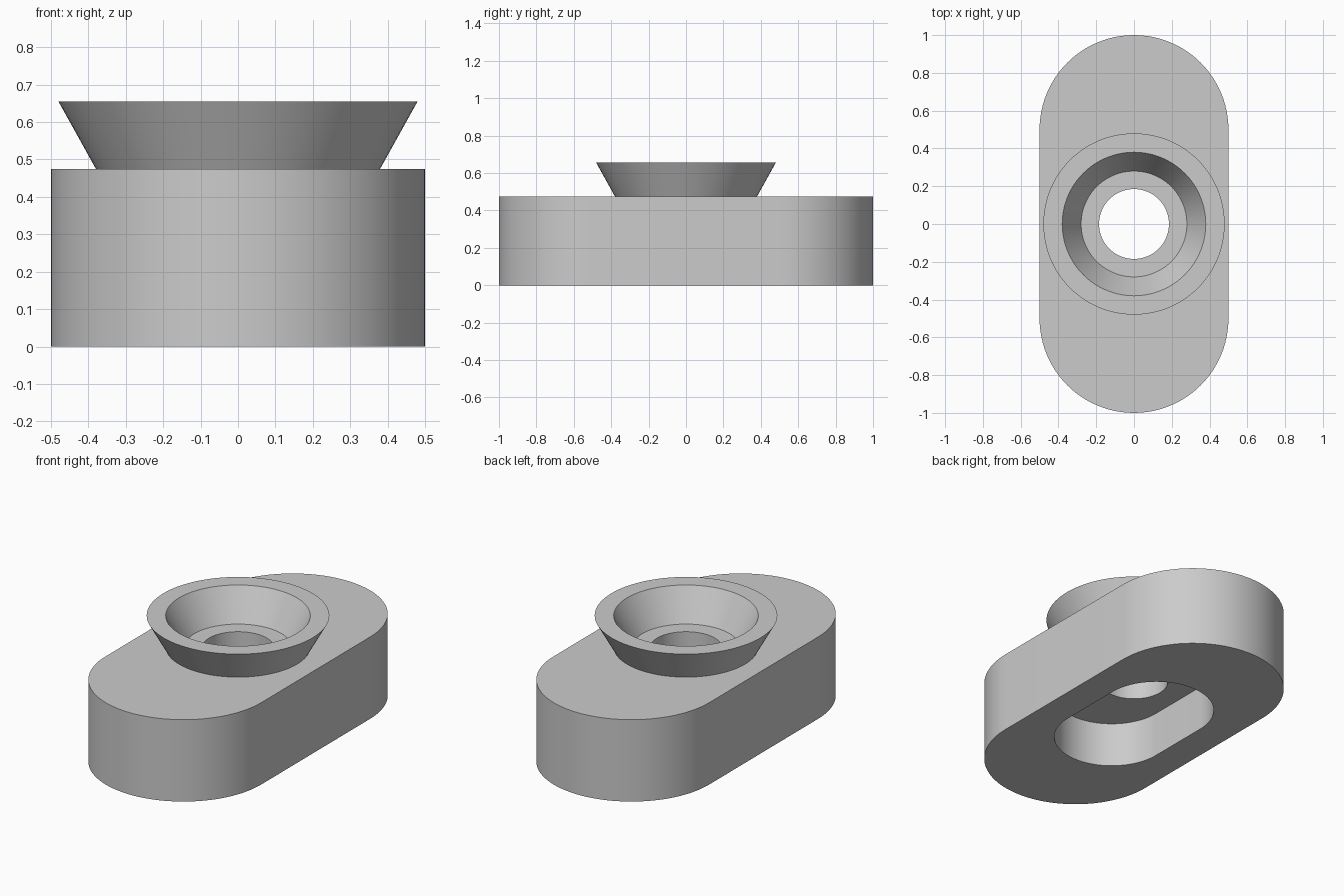
import bpy, bmesh
from math import cos, sin, pi, radians

cube = bpy.data.objects.get("Cube")
if cube:
    bpy.data.objects.remove(cube, do_unlink=True)

HALF = 48  # segments in each half turn


def ring(bm, radius, stretch, z):
    """Closed loop of two half circles moved apart along y by +-stretch."""
    verts = []
    for side in (0, 1):
        for i in range(HALF + 1):
            a = pi * (side + i / HALF)
            shift = -stretch if side else stretch
            verts.append(bm.verts.new((radius * cos(a), radius * sin(a) + shift, z)))
    return verts


# Heights
TOP, RIM, CEILING = 0.475, 0.655, 0.265

# Cross-section walked around the solid: radius, stretch, height
sections = [
    (0.5, 0.5, 0),             # body bottom edge
    (0.5, 0.5, TOP),           # body top edge
    (0.38, 0, TOP),            # collar foot
    (0.48, 0, RIM),            # collar outer rim
    (0.38, 0, RIM),            # collar inner rim
    (0.28, 0, TOP),            # countersink floor
    (0.185, 0, TOP),           # hole top
    (0.185, 0, CEILING),       # hole bottom
    (0.315, 0.19, CEILING),    # slot ceiling
    (0.315, 0.19, 0),          # slot mouth
]

bm = bmesh.new()
rings = [ring(bm, *s) for s in sections]
for k, lower in enumerate(rings):
    upper = rings[(k + 1) % len(rings)]
    for i in range(len(lower)):
        j = (i + 1) % len(lower)
        bm.faces.new((lower[i], lower[j], upper[j], upper[i]))
bmesh.ops.remove_doubles(bm, verts=bm.verts, dist=1e-5)
bmesh.ops.recalc_face_normals(bm, faces=bm.faces)

mesh = bpy.data.meshes.new("slotted_mount")
bm.to_mesh(mesh)
bm.free()

# Single grey material
grey = bpy.data.materials.new("light_grey")
grey.use_nodes = True
colour = (0.6, 0.6, 0.6, 1)
grey.diffuse_color = colour
grey.node_tree.nodes["Principled BSDF"].inputs["Base Color"].default_value = colour
mesh.materials.append(grey)

mount = bpy.data.objects.new("slotted_mount", mesh)
bpy.context.collection.objects.link(mount)
bpy.ops.object.select_all(action="DESELECT")
mount.select_set(True)
bpy.context.view_layer.objects.active = mount
bpy.ops.object.shade_smooth_by_angle(angle=radians(30))
